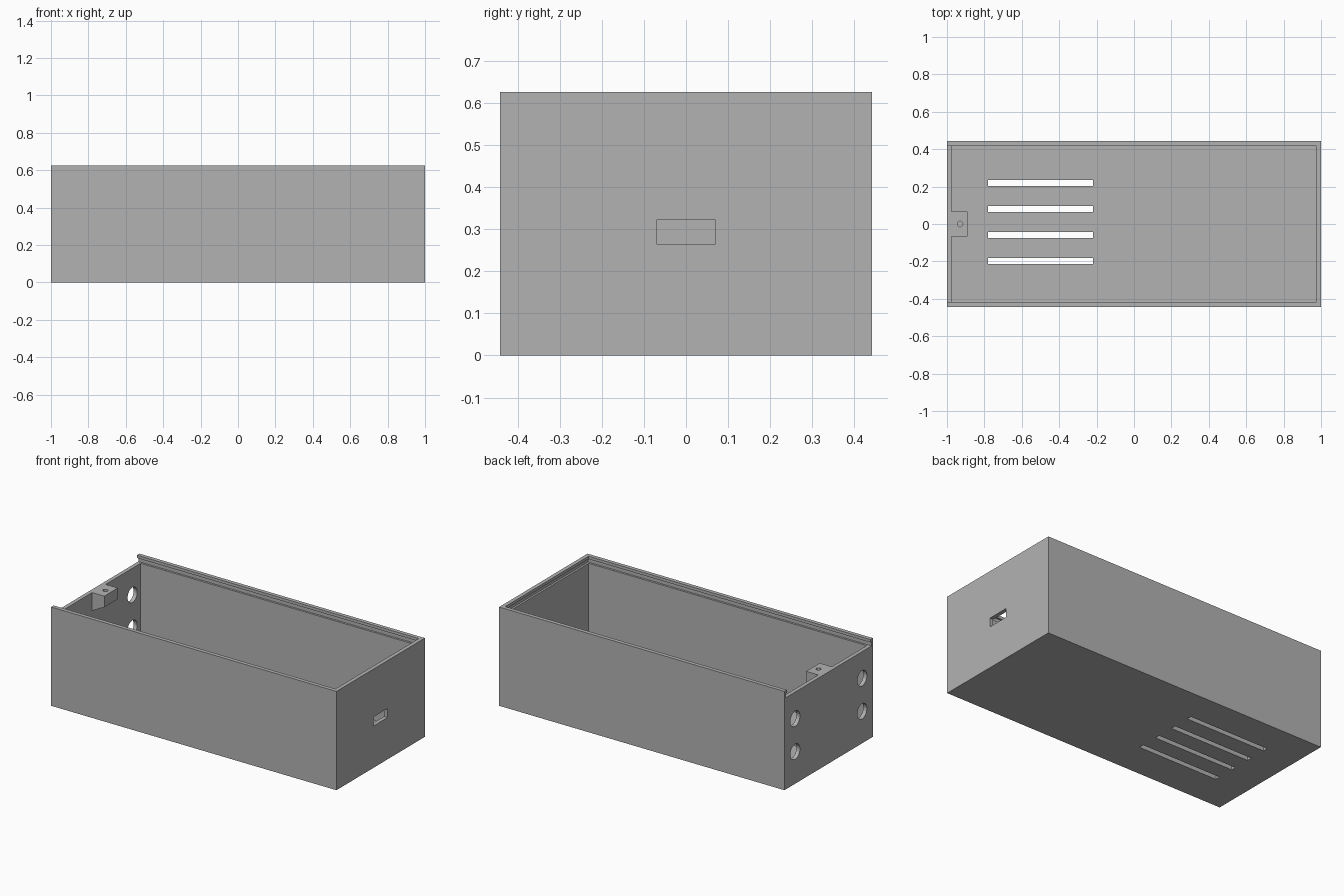
import bpy, bmesh, math

if "Cube" in bpy.data.objects:
    bpy.data.objects.remove(bpy.data.objects["Cube"])

L, W, H = 1.0, 0.4425, 0.626      # half length, half width, height
T = 0.025                         # wall and floor thickness
LEDGE = H - 0.045                 # height the sliding lid rests on
LIP = H - 0.018                   # underside of the rail lip

grey = bpy.data.materials.new("light grey")
grey.diffuse_color = (0.45, 0.45, 0.45, 1)
grey.use_nodes = True
grey.node_tree.nodes["Principled BSDF"].inputs["Base Color"].default_value = grey.diffuse_color


def box(name, x0, x1, y0, y1, z0, z1):
    bpy.ops.mesh.primitive_cube_add(size=1, location=((x0 + x1) / 2, (y0 + y1) / 2, (z0 + z1) / 2))
    ob = bpy.context.object
    ob.name = name
    ob.scale = (x1 - x0, y1 - y0, z1 - z0)
    bpy.ops.object.transform_apply(location=True, rotation=True, scale=True)
    return ob


def cylinder(name, radius, depth, loc, rot=(0, 0, 0)):
    bpy.ops.mesh.primitive_cylinder_add(vertices=32, radius=radius, depth=depth, location=loc, rotation=rot)
    ob = bpy.context.object
    ob.name = name
    return ob


def cut(target, cutter):
    mod = target.modifiers.new("cut", 'BOOLEAN')
    mod.operation = 'DIFFERENCE'
    mod.solver = 'EXACT'
    mod.object = cutter
    bpy.context.view_layer.objects.active = target
    bpy.ops.object.modifier_apply(modifier=mod.name)
    bpy.data.objects.remove(cutter)


# Open box with a lid channel that runs out through the left end
case = box("case", -L, L, -W, W, 0, H)
case.data.materials.append(grey)
cut(case, box("cavity", -L + T, L - T, -W + T, W - T, T, H + 0.1))
cut(case, box("lid_opening", -L - 0.1, L - T, -W + T, W - T, LEDGE, H + 0.1))
g = 0.0125
cut(case, box("lid_groove", -L - 0.1, L - T + g, -W + T - g, W - T + g, LEDGE, LIP))

# Four vent slots in the floor
for i in range(4):
    y = 0.219 - 0.139 * i
    cut(case, box("vent", -0.78, -0.22, y - 0.016, y + 0.016, -0.1, 0.1))

# Port in the right end
cut(case, box("port", L - 0.1, L + 0.1, -0.07, 0.07, 0.265, 0.322))

# Four round holes in the left end
for y in (-0.335, 0.335):
    for z in (0.203, 0.412):
        cut(case, cylinder("hole", 0.048, 0.2, (-L, y, z), (0, math.pi / 2, 0)))

# Screw tab with a sloping underside, inside the left end
profile = [(-L + T, LEDGE), (-0.89, LEDGE), (-0.89, LEDGE - 0.07), (-L + T, LEDGE - 0.115)]
bm = bmesh.new()
face = bm.faces.new([bm.verts.new((x, -0.068, z)) for x, z in profile])
ext = bmesh.ops.extrude_face_region(bm, geom=[face])
bmesh.ops.translate(bm, vec=(0, 0.136, 0), verts=[v for v in ext["geom"] if isinstance(v, bmesh.types.BMVert)])
bmesh.ops.recalc_face_normals(bm, faces=bm.faces)
mesh = bpy.data.meshes.new("screw_tab")
bm.to_mesh(mesh)
bm.free()
tab = bpy.data.objects.new("screw_tab", mesh)
bpy.context.collection.objects.link(tab)
mesh.materials.append(grey)
cut(tab, cylinder("screw_hole", 0.015, 0.1, (-0.93, 0, LEDGE)))
